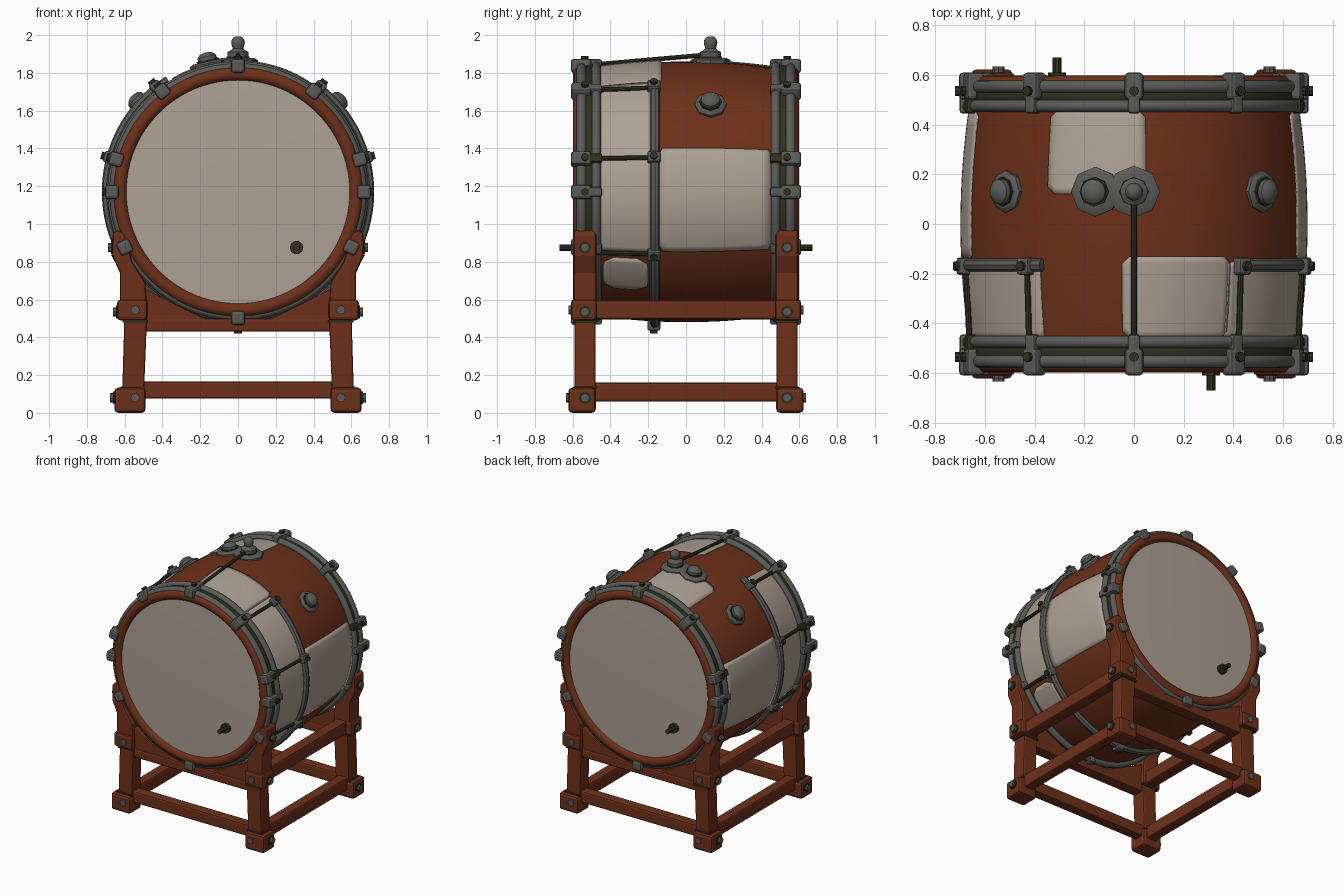
import bpy, bmesh, math
from mathutils import Vector, Matrix

if "Cube" in bpy.data.objects:
    bpy.data.objects.remove(bpy.data.objects["Cube"])

CZ = 1.17  # height of the drum axis


def material(name, rgb):
    m = bpy.data.materials.new(name)
    m.diffuse_color = (*rgb, 1)
    m.use_nodes = True
    m.node_tree.nodes["Principled BSDF"].inputs["Base Color"].default_value = m.diffuse_color
    return m


WOOD = material("red brown wood", (0.155, 0.030, 0.010))
SKIN = material("pale hide", (0.42, 0.36, 0.30))
IRON = material("grey iron", (0.105, 0.105, 0.098))
DARK = material("dark olive grime", (0.030, 0.032, 0.013))


def make(name, bm, mat, bevel=0.0, smooth=True):
    bmesh.ops.recalc_face_normals(bm, faces=bm.faces)
    me = bpy.data.meshes.new(name)
    bm.to_mesh(me)
    bm.free()
    ob = bpy.data.objects.new(name, me)
    bpy.context.collection.objects.link(ob)
    me.materials.append(mat)
    if bevel:
        mod = ob.modifiers.new("bevel", "BEVEL")
        mod.width, mod.segments = bevel, 2
    if smooth:
        bpy.ops.object.select_all(action="DESELECT")
        ob.select_set(True)
        bpy.context.view_layer.objects.active = ob
        bpy.ops.object.shade_smooth_by_angle(angle=math.radians(35))
    return ob


def box(name, loc, size, mat, rot=None, bevel=0.012):
    bm = bmesh.new()
    bmesh.ops.create_cube(bm, size=1, matrix=Matrix.Diagonal((*size, 1)))
    m = Matrix.Translation(loc) @ (rot or Matrix.Identity(4))
    bm.transform(m)
    return make(name, bm, mat, bevel, False)


def lathe(name, profile, mat, origin=(0, 0, 0), axis=(0, 0, 1), seg=64, closed=False):
    """Revolve (radius, height) points around an axis."""
    bm = bmesh.new()
    rings = [[bm.verts.new((r * math.cos(2 * math.pi * i / seg), r * math.sin(2 * math.pi * i / seg), h))
              for i in range(seg)] for r, h in profile]
    pairs = list(zip(rings, rings[1:])) + ([(rings[-1], rings[0])] if closed else [])
    for a, b in pairs:
        for i in range(seg):
            bm.faces.new((a[i], a[(i + 1) % seg], b[(i + 1) % seg], b[i]))
    if not closed:
        bm.faces.new(rings[0])
        bm.faces.new(rings[-1])
    q = Vector((0, 0, 1)).rotation_difference(Vector(axis)).to_matrix().to_4x4()
    bm.transform(Matrix.Translation(origin) @ q)
    return make(name, bm, mat)


def rod(name, p, q, r, mat, seg=12):
    d = Vector(q) - Vector(p)
    return lathe(name, [(r, 0), (r, d.length)], mat, p, d.normalized(), seg)


def ring(name, R, y, r, ry, mat, n=12):
    prof = [(R + r * math.cos(2 * math.pi * k / n), -y + ry * math.sin(2 * math.pi * k / n)) for k in range(n)]
    return lathe(name, prof, mat, (0, 0, CZ), (0, -1, 0), 96, True)


def prism(name, pts, y0, y1, mat, bevel=0.01):
    """Extrude an x-z outline along y."""
    bm = bmesh.new()
    f = bm.faces.new([bm.verts.new((x, y0, z)) for x, z in pts])
    new = bmesh.ops.extrude_face_region(bm, geom=[f])["geom"]
    bmesh.ops.translate(bm, vec=(0, y1 - y0, 0), verts=[v for v in new if isinstance(v, bmesh.types.BMVert)])
    return make(name, bm, mat, bevel, False)


def barrel_r(y):
    return 0.648 + 0.042 * (1 - (y / 0.52) ** 2)


def at(deg, r, y):
    a = math.radians(deg)
    return Vector((r * math.cos(a), y, CZ + r * math.sin(a)))


def turn(deg):
    return Matrix.Rotation(math.radians(90 - deg), 4, "Y")


def patch(name, a0, a1, y0, y1, corner=0.03):
    """Thin hide sheet lying on the barrel, with rounded corners."""
    bm = bmesh.new()
    na, ny = max(6, int(abs(a1 - a0) / 2.5)), 12
    grid = []
    for i in range(na + 1):
        a = a0 + (a1 - a0) * i / na
        d = min(abs(a - a0), abs(a1 - a)) * math.pi / 180 * 0.67
        inset = corner - math.sqrt(max(0, corner ** 2 - (corner - d) ** 2)) if d < corner else 0
        ys = [y0 + inset + (y1 - y0 - 2 * inset) * j / ny for j in range(ny + 1)]
        grid.append([bm.verts.new(at(a, barrel_r(y) + 0.006, y)) for y in ys])
    for i in range(na):
        for j in range(ny):
            bm.faces.new((grid[i][j], grid[i + 1][j], grid[i + 1][j + 1], grid[i][j + 1]))
    ob = make(name, bm, SKIN)
    mod = ob.modifiers.new("thickness", "SOLIDIFY")
    mod.thickness, mod.offset = 0.006, 0


# Barrel body
lathe("barrel", [(barrel_r(y), y) for y in [-0.56 + 0.08 * i for i in range(15)]],
      WOOD, (0, 0, CZ), (0, 1, 0), 96)

# Hide patches on the barrel
patch("front_top_patch", 56, 94, -0.46, -0.13)
patch("rear_top_patch", 86, 120, 0.12, 0.46)
for side, f in (("right", lambda a: a), ("left", lambda a: 180 - a)):
    patch(side + "_front_patch", f(-28), f(57), -0.46, -0.15, 0.01)
    patch(side + "_low_patch", f(-49), f(-31), -0.44, -0.2, 0.06)
    patch(side + "_side_patch", f(-27), f(19.5), -0.14, 0.45, 0.015)

# Drum ends: hide, wooden rim, iron hoops, clamps, bung
for end, s in (("front", -1), ("rear", 1)):
    lathe(end + "_drum_head", [(0.61, 0.54), (0.60, 0.575), (0.45, 0.58), (0.2, 0.583), (0.02, 0.584)],
          SKIN, (0, 0, CZ), (0, s, 0), 96)
    ring(end + "_rim", 0.625, s * 0.56, 0.038, 0.038, WOOD)
    ring(end + "_grime_band", 0.645, s * 0.515, 0.025, 0.045, DARK)
    ring(end + "_inner_hoop", 0.667, s * 0.475, 0.024, 0.024, IRON)
    ring(end + "_outer_hoop", 0.657, s * 0.553, 0.024, 0.026, IRON)
    for a in (90, 53, 127, 15, 165, 0, 180, -26, 206, -90):
        small = a in (15, 165)
        box(end + "_clamp", at(a, 0.667, s * 0.555), (0.075, 0.11, 0.075), IRON, turn(a), 0.016)
        box(end + "_clamp_foot", at(a, 0.675, s * 0.49), (0.05, 0.09, 0.055), DARK if small else IRON, turn(a))
        rod(end + "_clamp_bolt", at(a, 0.69, s * 0.535), at(a, 0.72, s * 0.535), 0.02, DARK, 8)
    x = -s * 0.31
    rod(end + "_bung", (x, s * 0.575, 0.875), (x, s * 0.61, 0.875), 0.036, DARK, 10)
    rod(end + "_bung_pin", (x, s * 0.60, 0.875), (x, s * 0.67, 0.875), 0.018, DARK, 10)

# Open iron band around the sides and belly
bm = bmesh.new()
loops = []
for i in range(73):
    a = 122 + (412 - 122) * i / 72
    loops.append([bm.verts.new(at(a, 0.697 + 0.024 * math.cos(k * math.pi / 4),
                                  -0.165 + 0.026 * math.sin(k * math.pi / 4))) for k in range(8)])
for p, q in zip(loops, loops[1:]):
    for k in range(8):
        bm.faces.new((p[k], p[(k + 1) % 8], q[(k + 1) % 8], q[k]))
bm.faces.new(loops[0])
bm.faces.new(loops[-1])
make("side_band", bm, IRON)
for a in (52, 128, 15, 165, -28, 208, -90):
    box("band_clamp", at(a, 0.705, -0.17), (0.06, 0.07, 0.06), IRON, turn(a))
    rod("band_clamp_bolt", at(a, 0.72, -0.17), at(a, 0.75, -0.17), 0.02, DARK, 8)
    if a != -90:
        rod("band_tie_rod", at(a, 0.70, -0.17), at(a, 0.685, -0.50), 0.012, DARK, 8)


# Bolted plates on top of the barrel
def stud(name, deg, y, plate, tall):
    o, ax = at(deg, barrel_r(y) - 0.012, y), at(deg, 1, 0) - at(deg, 0, 0)
    lathe(name + "_plate", [(plate, 0), (plate, 0.022), (plate * 0.8, 0.034)], IRON, o, ax, 8)
    if tall:
        prof = [(0.055, 0.03), (0.055, 0.065), (0.035, 0.075), (0.028, 0.085)]
        prof += [(0.036 * math.sin(t * math.pi / 8), 0.115 - 0.036 * math.cos(t * math.pi / 8)) for t in range(3, 8)]
    else:
        prof = [(0.052, 0.03), (0.05, 0.06), (0.035, 0.075), (0.01, 0.082)]
    lathe(name + "_knob", prof, IRON, o, ax, 16)
    ring_prof = [(0.06, 0.03), (0.06, 0.042), (0.03, 0.042)]
    lathe(name + "_washer", ring_prof, DARK, o, ax, 8)


stud("top_stud", 90, 0.13, 0.105, True)
stud("offset_stud", 103, 0.13, 0.10, False)
stud("right_stud", 42, 0.13, 0.085, False)
stud("left_stud", 138, 0.13, 0.085, False)
rod("top_tie_rod", (0, 0.10, 1.895), (0, -0.53, 1.84), 0.012, DARK, 8)

# Stand: four corner posts with feet, joint blocks and bolts
LOWER = [(0.50, 0.05), (0.615, 0.05), (0.60, 0.55), (0.48, 0.55)]
UPPER = [(0.48, 0.52), (0.625, 0.52), (0.625, 0.74), (0.665, 0.83), (0.665, 0.95),
         (0.64, 0.97), (0.60, 0.95), (0.56, 0.80), (0.49, 0.69)]
GUSSET = [(0.52, 0.67), (0.52, 0.48), (0.14, 0.48), (0.30, 0.56)]
for sx in (-1, 1):
    for sy in (-1, 1):
        def flip(pts):
            return [(sx * x, z) for x, z in pts]
        y = sy * 0.535
        prism("lower_post", flip(LOWER), y - 0.055, y + 0.055, WOOD)
        prism("upper_post", flip(UPPER), y - 0.06, y + 0.06, WOOD, 0.014)
        prism("cradle_gusset", flip(GUSSET), y - 0.04, y + 0.04, WOOD, 0.006)
        box("foot", (sx * 0.572, sy * 0.55, 0.067), (0.165, 0.145, 0.133), WOOD, None, 0.02)
        box("foot_seam", (sx * 0.558, sy * 0.536, 0.135), (0.128, 0.122, 0.012), DARK, None, 0.003)
        box("joint_block", (sx * 0.56, sy * 0.54, 0.545), (0.16, 0.14, 0.11), WOOD, None, 0.018)
        box("joint_seam", (sx * 0.545, sy * 0.535, 0.485), (0.135, 0.125, 0.014), DARK, None, 0.003)
        for x, z in ((0.65, 0.08), (0.635, 0.535), (0.66, 0.875)):
            rod("post_washer", (sx * x, y, z), (sx * (x + 0.012), y, z), 0.034, DARK, 8)
            rod("post_bolt", (sx * x, y, z), (sx * (x + 0.028), y, z), 0.024, IRON, 8)
        for z, yy in ((0.08, 0.62), (0.545, 0.608)):
            rod("face_bolt", (sx * 0.545, sy * yy, z), (sx * 0.545, sy * (yy + 0.014), z), 0.024, IRON, 8)

# Rails joining the posts
for s in (-1, 1):
    box("cross_rail_low", (0, s * 0.535, 0.12), (1.04, 0.08, 0.09), WOOD)
    box("cross_rail_high", (0, s * 0.535, 0.465), (1.0, 0.09, 0.07), WOOD)
    box("side_rail_low", (s * 0.56, 0, 0.11), (0.08, 1.0, 0.10), WOOD)
    box("side_rail_high", (s * 0.55, 0, 0.545), (0.09, 1.0, 0.10), WOOD)
